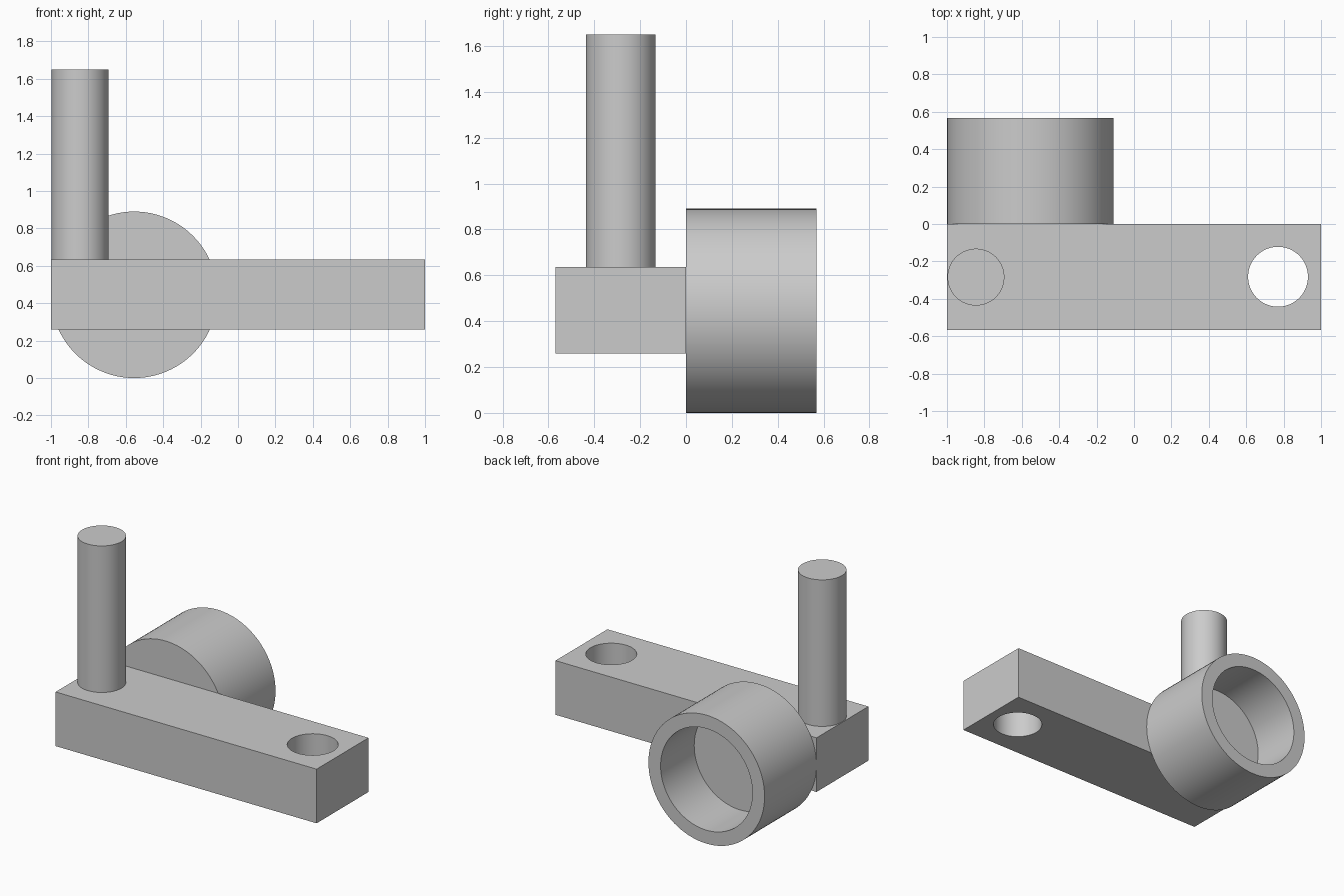
import bpy
import bmesh
import math
from mathutils import Matrix

cube = bpy.data.objects.get("Cube")
if cube:
    bpy.data.objects.remove(cube, do_unlink=True)

SEGMENTS = 96

grey = bpy.data.materials.new("plain grey")
grey.use_nodes = True
colour = (0.6, 0.6, 0.6, 1)
grey.diffuse_color = colour
grey.node_tree.nodes["Principled BSDF"].inputs["Base Color"].default_value = colour


def finish(bm, name, location):
    """Turn a bmesh into a shaded object with the grey material."""
    bmesh.ops.recalc_face_normals(bm, faces=bm.faces)
    mesh = bpy.data.meshes.new(name)
    bm.to_mesh(mesh)
    bm.free()
    mesh.materials.append(grey)
    obj = bpy.data.objects.new(name, mesh)
    obj.location = location
    bpy.context.collection.objects.link(obj)
    return obj


def smooth(obj):
    bpy.ops.object.select_all(action="DESELECT")
    obj.select_set(True)
    bpy.context.view_layer.objects.active = obj
    bpy.ops.object.shade_smooth_by_angle(angle=math.radians(30))


def cylinder(name, radius, bottom, top, x, y):
    bm = bmesh.new()
    bmesh.ops.create_cone(bm, cap_ends=True, segments=SEGMENTS, radius1=radius,
                          radius2=radius, depth=top - bottom)
    return finish(bm, name, (x, y, (bottom + top) / 2))


def lathe_y(name, profile, location):
    """Spin (radius, y) points around the y axis."""
    bm = bmesh.new()
    verts = [bm.verts.new((r, y, 0)) for r, y in profile]
    edges = [bm.edges.new(pair) for pair in zip(verts, verts[1:])]
    bmesh.ops.spin(bm, geom=verts + edges, cent=(0, 0, 0), axis=(0, 1, 0),
                   angle=math.tau, steps=SEGMENTS, use_duplicate=False)
    bmesh.ops.remove_doubles(bm, verts=bm.verts, dist=0.0001)
    return finish(bm, name, location)


# Horizontal arm with a round hole through its left end
arm_bottom, arm_top, arm_depth = 0.26, 0.635, 0.568
bm = bmesh.new()
size = Matrix.Diagonal((2, arm_depth, arm_top - arm_bottom, 1))
bmesh.ops.create_cube(bm, size=1, matrix=size)
arm = finish(bm, "arm", (0, -arm_depth / 2, (arm_bottom + arm_top) / 2))

cutter = cylinder("hole_cutter", 0.16, 0, 1, 0.77, -0.282)
cutter.hide_render = True
cut = arm.modifiers.new("hole", "BOOLEAN")
cut.operation = "DIFFERENCE"
cut.solver = "EXACT"
cut.object = cutter
bpy.context.view_layer.objects.active = arm
bpy.ops.object.modifier_apply(modifier=cut.name)
bpy.data.objects.remove(cutter, do_unlink=True)
smooth(arm)

# Upright post on the right end
smooth(cylinder("post", 0.152, arm_top, 1.65, -0.845, -0.284))

# Round cup on the back, open to the rear
outer, inner, floor = 0.445, 0.352, 0.2
cup_profile = [(0, 0), (outer, 0), (outer, arm_depth),
               (inner, arm_depth), (inner, floor), (0, floor)]
smooth(lathe_y("cup", cup_profile, (-0.555, 0, outer)))
